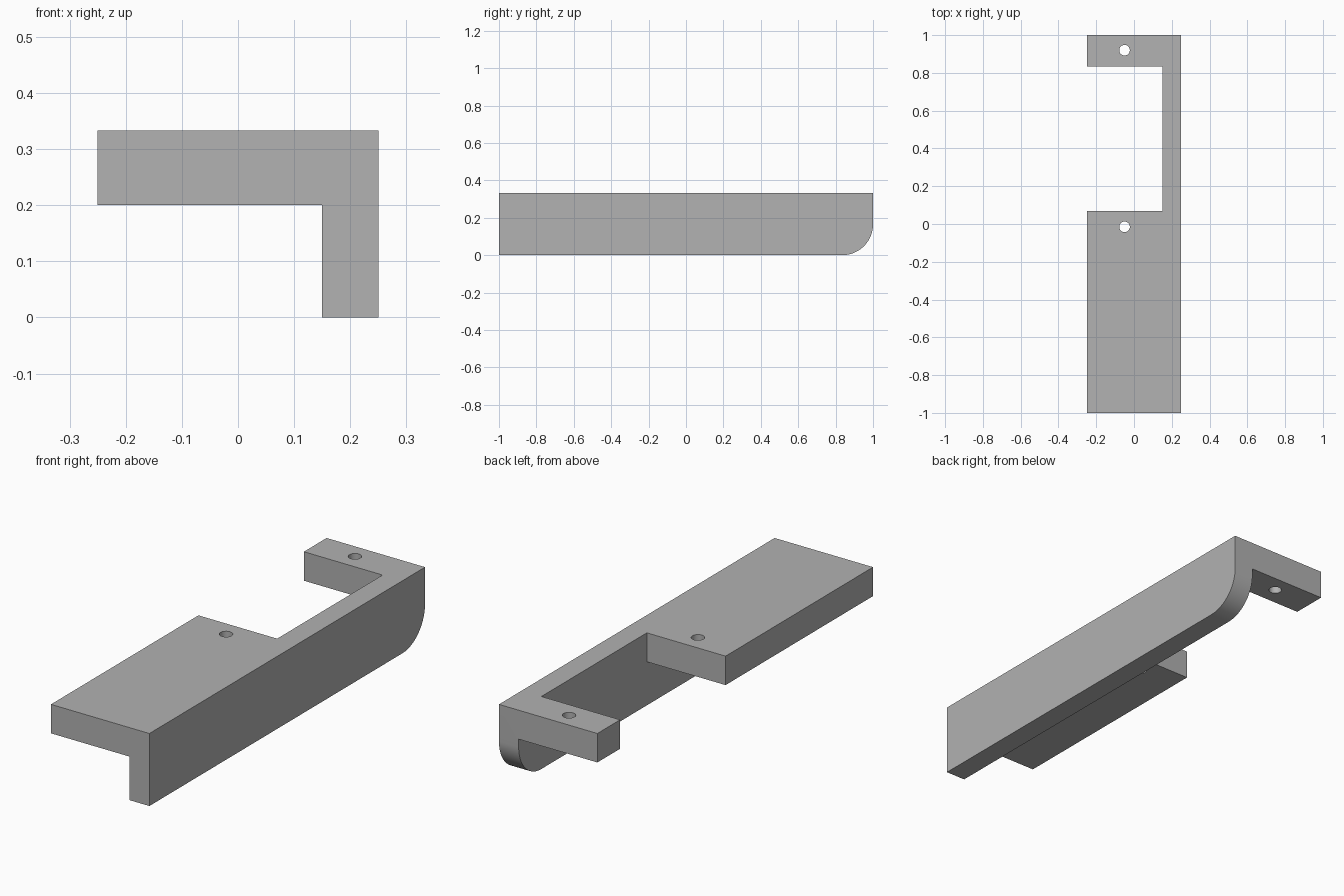
import bpy
import bmesh
from math import cos, sin, pi, radians
from mathutils import Matrix, Vector

default = bpy.data.objects.get("Cube")
if default:
    bpy.data.objects.remove(default, do_unlink=True)

HALF_W, HEIGHT, SHELF_Z = 0.25, 0.333, 0.2
WALL_X, CORNER_R = 0.15, 0.165
HOLE_R = 0.028

grey = bpy.data.materials.new("plain grey")
grey.use_nodes = True
colour = (0.445, 0.445, 0.445, 1)
grey.diffuse_color = colour
grey.node_tree.nodes["Principled BSDF"].inputs["Base Color"].default_value = colour


def add_object(name, bm):
    bmesh.ops.recalc_face_normals(bm, faces=bm.faces)
    mesh = bpy.data.meshes.new(name)
    bm.to_mesh(mesh)
    bm.free()
    mesh.materials.append(grey)
    obj = bpy.data.objects.new(name, mesh)
    bpy.context.collection.objects.link(obj)
    return obj


def box(name, low, high):
    low, high = Vector(low), Vector(high)
    bm = bmesh.new()
    matrix = Matrix.Translation((low + high) / 2) @ Matrix.Diagonal((*(high - low), 1))
    bmesh.ops.create_cube(bm, size=1, matrix=matrix)
    return add_object(name, bm)


def drill(name, x, y):
    bm = bmesh.new()
    bmesh.ops.create_cone(bm, cap_ends=True, segments=48, radius1=HOLE_R, radius2=HOLE_R,
                          depth=1, matrix=Matrix.Translation((x, y, HEIGHT)))
    return add_object(name, bm)


# Solid blank: side profile with the rounded lower back corner, extruded across
profile = [(-1, HEIGHT), (-1, 0)]
for i in range(25):
    a = -pi / 2 + pi / 2 * i / 24
    profile.append((1 - CORNER_R + CORNER_R * cos(a), CORNER_R + CORNER_R * sin(a)))
profile.append((1, HEIGHT))
bm = bmesh.new()
side = bm.faces.new([bm.verts.new((-HALF_W, y, z)) for y, z in profile])
extruded = bmesh.ops.extrude_face_region(bm, geom=[side])["geom"]
bmesh.ops.translate(bm, vec=(2 * HALF_W, 0, 0),
                    verts=[v for v in extruded if isinstance(v, bmesh.types.BMVert)])
bracket = add_object("bracket", bm)

# Cut away the underside, the gap between shelf and tab, and the two screw holes
cutters = [
    box("underside_cutter", (-1, -2, -1), (WALL_X, 2, SHELF_Z)),
    box("gap_cutter", (-1, 0.07, -1), (WALL_X, 0.835, 1)),
    drill("shelf_hole_cutter", -0.05, -0.015),
    drill("tab_hole_cutter", -0.05, 0.92),
]
bpy.ops.object.select_all(action='DESELECT')
bpy.context.view_layer.objects.active = bracket
bracket.select_set(True)
for cutter in cutters:
    cutter.hide_render = True
    cut = bracket.modifiers.new(cutter.name, 'BOOLEAN')
    cut.operation = 'DIFFERENCE'
    cut.solver = 'EXACT'
    cut.object = cutter
    bpy.ops.object.modifier_apply(modifier=cut.name)
for cutter in cutters:
    bpy.data.objects.remove(cutter, do_unlink=True)

# Smooth the rounded corner and holes, keep the edges crisp
bpy.ops.object.shade_smooth_by_angle(angle=radians(30))
